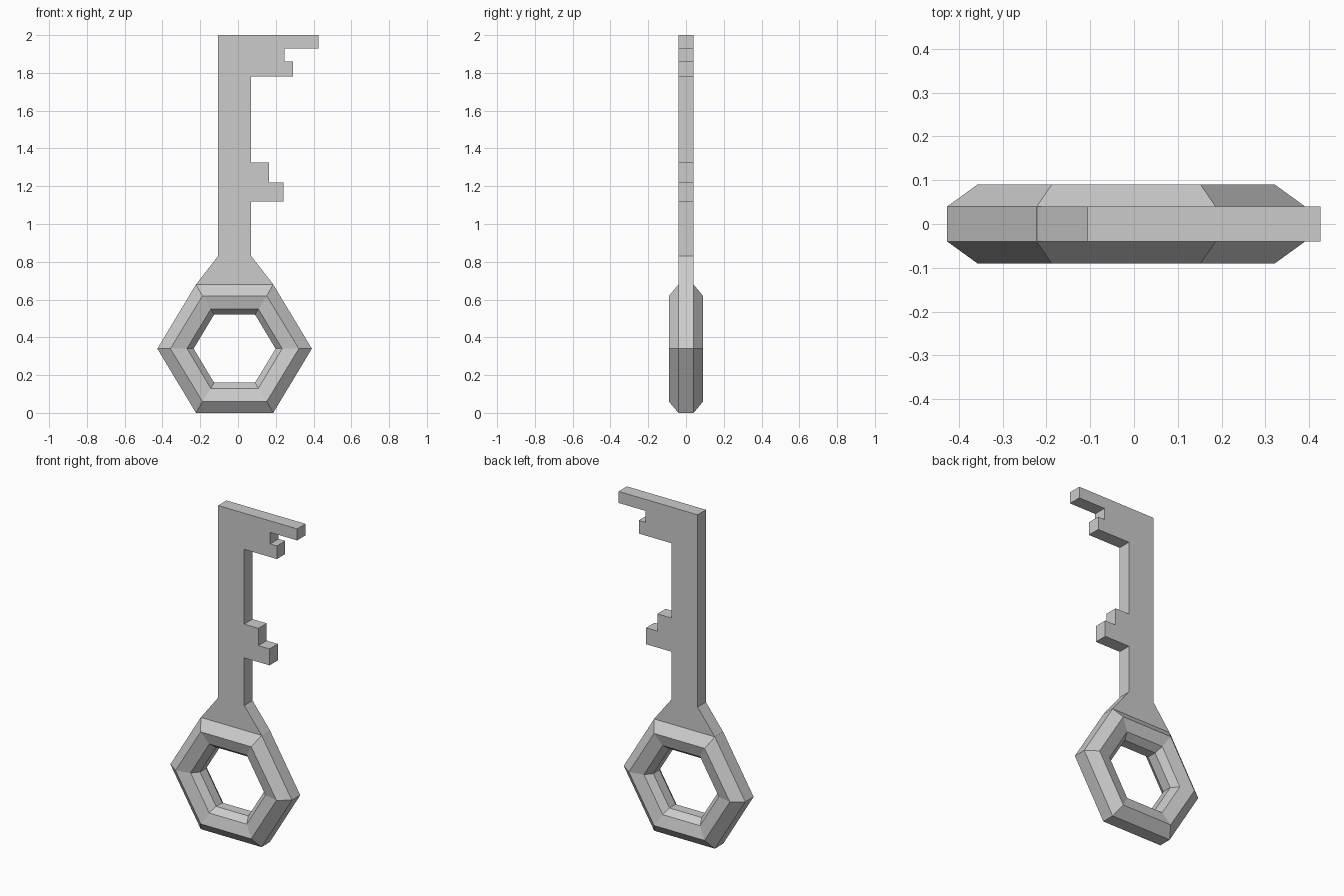
import bpy, bmesh
from math import cos, sin, pi

if "Cube" in bpy.data.objects:
    bpy.data.objects.remove(bpy.data.objects["Cube"])

CX, CZ = -0.018, 0.34      # centre of the ring handle
HALF = 0.04                # half thickness of the key blade


def finish(bm, name):
    bmesh.ops.recalc_face_normals(bm, faces=bm.faces[:])
    mesh = bpy.data.meshes.new(name)
    bm.to_mesh(mesh)
    bm.free()
    obj = bpy.data.objects.new(name, mesh)
    bpy.context.collection.objects.link(obj)
    return obj


def hexagon(bm, rx, rz, y):
    ring = []
    for i in range(6):
        a = i * pi / 3
        ring.append(bm.verts.new((CX + rx * cos(a), y, CZ + rz * sin(a) / sin(pi / 3))))
    return ring


# Hexagonal handle: faceted cross-section swept around six corners
half_section = [(0.409, 0.34, 0.04), (0.34, 0.28, 0.09),
                (0.252, 0.21, 0.07), (0.217, 0.18, 0.03)]
section = [(rx, rz, -y) for rx, rz, y in half_section]
section += list(reversed(half_section))
bm = bmesh.new()
rings = [hexagon(bm, *p) for p in section]
for k, a in enumerate(rings):
    b = rings[(k + 1) % len(rings)]
    for i in range(6):
        j = (i + 1) % 6
        bm.faces.new((a[i], a[j], b[j], b[i]))
finish(bm, "ring_handle")

# Shaft with flared neck and two stepped bits, extruded from one outline
outline = [(-0.222, 0.68), (0.187, 0.68), (0.07, 0.83),
           (0.07, 1.12), (0.24, 1.12), (0.24, 1.22), (0.165, 1.22),
           (0.165, 1.325), (0.07, 1.325),
           (0.07, 1.78), (0.29, 1.78), (0.29, 1.86), (0.245, 1.86),
           (0.245, 1.93), (0.426, 1.93), (0.426, 2.0),
           (-0.106, 2.0), (-0.106, 0.83)]
bm = bmesh.new()
face = bm.faces.new([bm.verts.new((x, -HALF, z)) for x, z in outline])
ext = bmesh.ops.extrude_face_region(bm, geom=[face], use_keep_orig=True)
moved = [g for g in ext["geom"] if isinstance(g, bmesh.types.BMVert)]
bmesh.ops.translate(bm, verts=moved, vec=(0, 2 * HALF, 0))
finish(bm, "shaft_and_bits")
